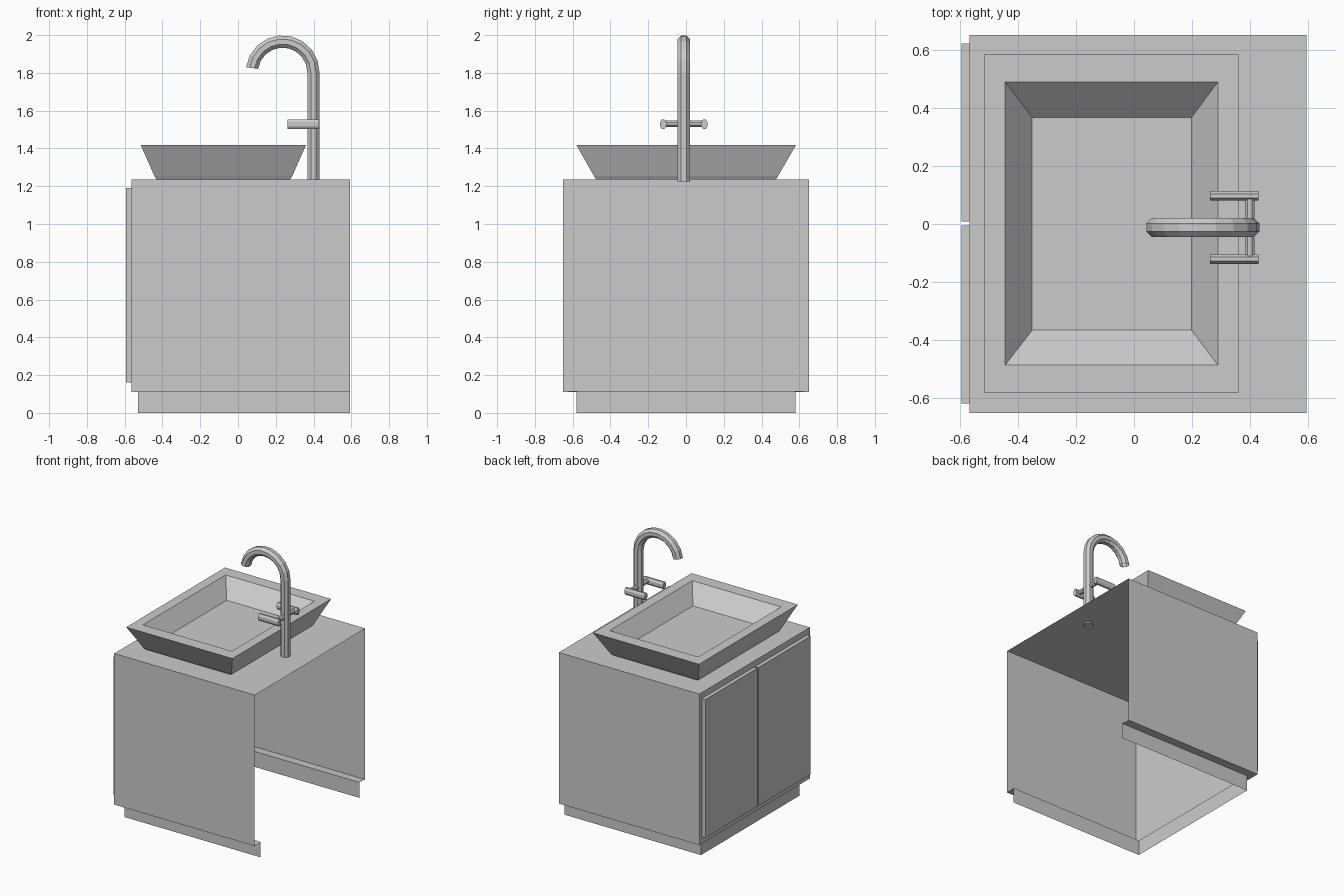
import bpy, bmesh
from math import sin, cos, pi, radians
from mathutils import Vector

if "Cube" in bpy.data.objects:
    bpy.data.objects.remove(bpy.data.objects["Cube"])


def loft(name, rings, closed=True, cap_start=False, cap_end=False):
    """Skin a list of point rings into one flat-shaded mesh."""
    bm = bmesh.new()
    vs = [[bm.verts.new(p) for p in r] for r in rings]
    n = len(rings[0])
    for a, b in zip(vs, vs[1:]):
        for i in range(n if closed else n - 1):
            j = (i + 1) % n
            bm.faces.new((a[i], a[j], b[j], b[i]))
    if cap_start:
        bm.faces.new(vs[0][::-1])
    if cap_end:
        bm.faces.new(vs[-1])
    bmesh.ops.recalc_face_normals(bm, faces=bm.faces)
    me = bpy.data.meshes.new(name)
    bm.to_mesh(me)
    bm.free()
    ob = bpy.data.objects.new(name, me)
    bpy.context.collection.objects.link(ob)
    return ob


def rect(x0, x1, y0, y1, z):
    return [(x0, y0, z), (x1, y0, z), (x1, y1, z), (x0, y1, z)]


def wall(x, y, z):
    """Three-sided outline, open towards the back at +x."""
    return [(0.593, y, z), (x, y, z), (x, -y, z), (0.593, -y, z)]


def circle(centre, u, v, ru, rv, sides=8):
    """Flat-sided polygon ring in the plane of u and v."""
    c, u, v = Vector(centre), Vector(u), Vector(v)
    return [c + u * ru * cos(a) + v * rv * sin(a)
            for a in ((i + 0.5) * 2 * pi / sides for i in range(sides))]


# Cabinet shell with recessed plinth and countertop, open at back and bottom
loft("cabinet", [wall(-0.53, -0.58, 0), wall(-0.53, -0.58, 0.115),
                 wall(-0.565, -0.65, 0.11), wall(-0.565, -0.65, 1.235)],
     closed=False, cap_end=True)

# Pair of door panels
for side, y0, y1 in (("left", 0.008, 0.62), ("right", -0.617, -0.005)):
    loft(side + "_door", [rect(-0.593, -0.565, y0, y1, z) for z in (0.16, 1.19)],
         cap_start=True, cap_end=True)

# Vessel basin: foot, flared outside, rim, sloped inside, floor
loft("basin", [rect(-0.43, 0.275, -0.475, 0.475, 1.235),
               rect(-0.443, 0.288, -0.488, 0.488, 1.255),
               rect(-0.515, 0.36, -0.58, 0.582, 1.418),
               rect(-0.443, 0.288, -0.485, 0.488, 1.418),
               rect(-0.35, 0.198, -0.365, 0.367, 1.30)],
     cap_start=True, cap_end=True)

# Gooseneck tap
Y, R, ARC, CX, CZ = -0.012, 0.035, 0.163, 0.236, 1.803
path = [((CX + ARC, Y, 1.225), 0)]
for k in range(10):
    a = radians(172) * k / 9
    path.append(((CX + ARC * cos(a), Y, CZ + ARC * sin(a)), a))
loft("tap_spout", [circle(p, (cos(a), 0, sin(a)), (0, 1, 0), R, R)
                   for p, a in path])

# Crossbar and two lever handles
loft("handle_bar", [circle((0.398, y, 1.53), (1, 0, 0), (0, 0, 1), 0.018, 0.018)
                    for y in (Y - 0.1, Y + 0.1)], cap_start=True, cap_end=True)
for side, s in (("left", 1), ("right", -1)):
    loft(side + "_lever",
         [circle((x, Y + s * 0.109, 1.528), (0, 1, 0), (0, 0, 1), 0.018, 0.028)
          for x in (0.262, 0.428)], cap_start=True, cap_end=True)
